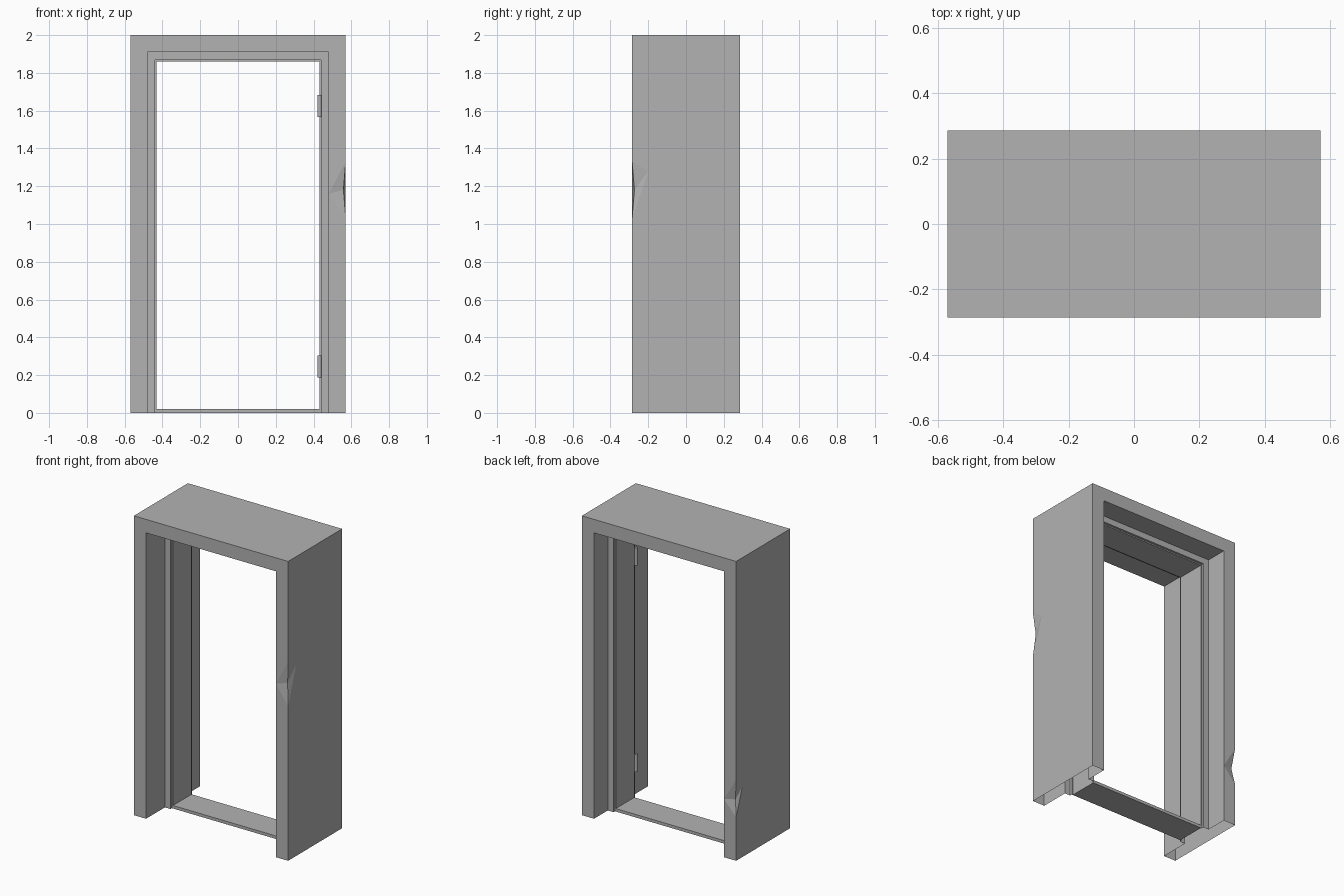
import bpy, bmesh
from mathutils import Vector

if "Cube" in bpy.data.objects:
    bpy.data.objects.remove(bpy.data.objects["Cube"])

grey = bpy.data.materials.new("plain_grey")
grey.use_nodes = True
grey.diffuse_color = (0.45, 0.45, 0.45, 1)
grey.node_tree.nodes["Principled BSDF"].inputs["Base Color"].default_value = grey.diffuse_color


def finish(name, bm):
    """Turn a bmesh into a named grey object."""
    bmesh.ops.recalc_face_normals(bm, faces=bm.faces)
    mesh = bpy.data.meshes.new(name)
    bm.to_mesh(mesh)
    bm.free()
    mesh.materials.append(grey)
    obj = bpy.data.objects.new(name, mesh)
    bpy.context.collection.objects.link(obj)
    return obj


def split_at(bm, start, z):
    """Add a vertex at height z on the upright edge that passes through start."""
    x, y = start
    for e in bm.edges:
        a, b = e.verts
        if all(abs(v.co.x - x) + abs(v.co.y - y) < 1e-4 for v in (a, b)):
            if min(a.co.z, b.co.z) < z < max(a.co.z, b.co.z):
                vert = bmesh.utils.edge_split(e, a, (z - a.co.z) / (b.co.z - a.co.z))[1]
                vert.co.z = z
                return vert


def dent(bm, corner, tips, heights, push):
    """Knock a shallow chip into an upright corner, fanned out to two side tips."""
    low, middle, high = [split_at(bm, corner, z) for z in heights]
    for xy, z in tips:
        tip = split_at(bm, xy, z)
        for vert in (low, middle, high):
            bmesh.ops.connect_vert_pair(bm, verts=[tip, vert])
    middle.co += Vector((push[0], push[1], 0))


# Surround: one hollow profile (half width, depth) carried up, over and down
W, D, REVEAL, JAMB, STOP = 0.57, 0.285, 0.48, 0.439, 0.431
FRONT, BACK, LIP = -0.086, 0.14, 0.015
FRONT_TIP, BACK_TIP = -0.2, 0.22
profile = [
    (W, -D), (REVEAL, -D), (REVEAL, FRONT), (JAMB, FRONT),
    (JAMB, FRONT + LIP), (STOP, FRONT + LIP), (STOP, BACK - LIP), (JAMB, BACK - LIP),
    (JAMB, BACK), (REVEAL, BACK), (REVEAL, D), (W, D), (W, BACK_TIP), (W, FRONT_TIP),
]
# split each side wall along the line its dent reaches
bm = bmesh.new()
rings = []
for w, y in profile:
    top = 2 - W + w
    rings.append([bm.verts.new(p) for p in
                  ((-w, y, 0), (-w, y, top), (w, y, top), (w, y, 0))])
for i, ring in enumerate(rings):
    nxt = rings[(i + 1) % len(rings)]
    for k in range(3):
        bm.faces.new((ring[k], ring[k + 1], nxt[k + 1], nxt[k]))

# Dents in the front left and back right corners
dent(bm, (W, -D), [((REVEAL, -D), 1.16), ((W, FRONT_TIP), 1.28)],
     (1.03, 1.18, 1.33), (-0.012, 0.012))
dent(bm, (-W, D), [((-REVEAL, D), 0.39), ((-W, BACK_TIP), 0.47)],
     (0.29, 0.40, 0.54), (0.016, -0.016))
finish("door_surround", bm)

# Threshold between the jambs
bm = bmesh.new()
bmesh.ops.create_cube(bm, size=1)
depth = BACK - FRONT - 2 * LIP
for v in bm.verts:
    v.co = (v.co.x * 2 * STOP, v.co.y * depth + (FRONT + BACK) / 2, (v.co.z + 0.5) * 0.02)
finish("threshold", bm)

# Hinge knuckles on the front edge of the left jamb
for name, z in (("lower_hinge", 0.245), ("upper_hinge", 1.625)):
    bm = bmesh.new()
    bmesh.ops.create_cone(bm, cap_ends=True, segments=12, radius1=0.011,
                          radius2=0.011, depth=0.115)
    bmesh.ops.translate(bm, verts=bm.verts, vec=(STOP, FRONT - 0.004, z))
    finish(name, bm)
